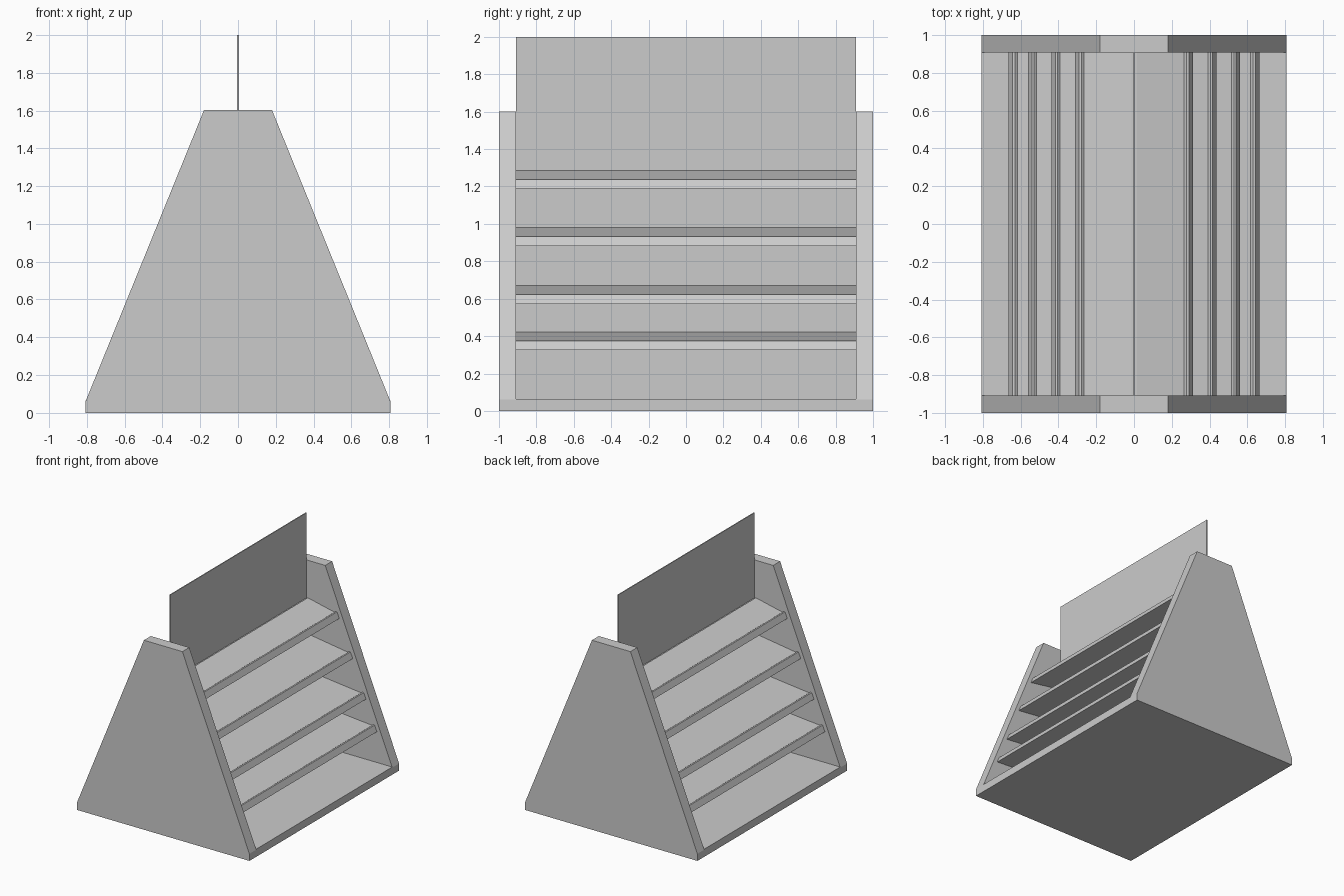
import bpy, bmesh

if "Cube" in bpy.data.objects:
    bpy.data.objects.remove(bpy.data.objects["Cube"])


def prism(name, profile, y0, y1):
    """Extrude an (x, z) profile along y."""
    bm = bmesh.new()
    face = bm.faces.new([bm.verts.new((x, y0, z)) for x, z in profile])
    ext = bmesh.ops.extrude_face_region(bm, geom=[face])
    moved = [v for v in ext["geom"] if isinstance(v, bmesh.types.BMVert)]
    bmesh.ops.translate(bm, vec=(0, y1 - y0, 0), verts=moved)
    bmesh.ops.recalc_face_normals(bm, faces=bm.faces)
    mesh = bpy.data.meshes.new(name)
    bm.to_mesh(mesh)
    bm.free()
    obj = bpy.data.objects.new(name, mesh)
    bpy.context.collection.objects.link(obj)
    return obj


def slab(name, half_x, z0, z1):
    return prism(name, [(-half_x, z0), (half_x, z0), (half_x, z1), (-half_x, z1)], -INNER, INNER)


INNER = 0.908   # inside face of the end panels
CORE = 0.017    # half thickness of the centre divider

# Tapered end panels
end_profile = [(-0.807, 0), (0.807, 0), (0.807, 0.06),
               (0.18, 1.602), (-0.18, 1.602), (-0.807, 0.06)]
prism("end_panel_front", end_profile, -1, -INNER)
prism("end_panel_back", end_profile, INNER, 1)

# Base, centre divider and thin header board
slab("base", 0.807, 0, 0.065)
slab("centre_divider", CORE, 0.065, 1.28)
slab("header_board", 0.004, 1.28, 2.0)

# Sloping shelves with a raised front lip, on both sides
# (outer x of lip, z where the shelf meets the divider)
for i, (x, z) in enumerate([(0.664, 0.422), (0.562, 0.67), (0.438, 0.98), (0.312, 1.285)]):
    lip = z - 0.047
    profile = [(CORE, z), (x - 0.046, lip - 0.008), (x - 0.033, lip + 0.002),
               (x - 0.022, lip), (x, lip - 0.05), (CORE, z - 0.05)]
    for side, s in (("right", 1), ("left", -1)):
        prism(f"shelf_{side}_{i + 1}", [(s * px, pz) for px, pz in profile], -INNER, INNER)
